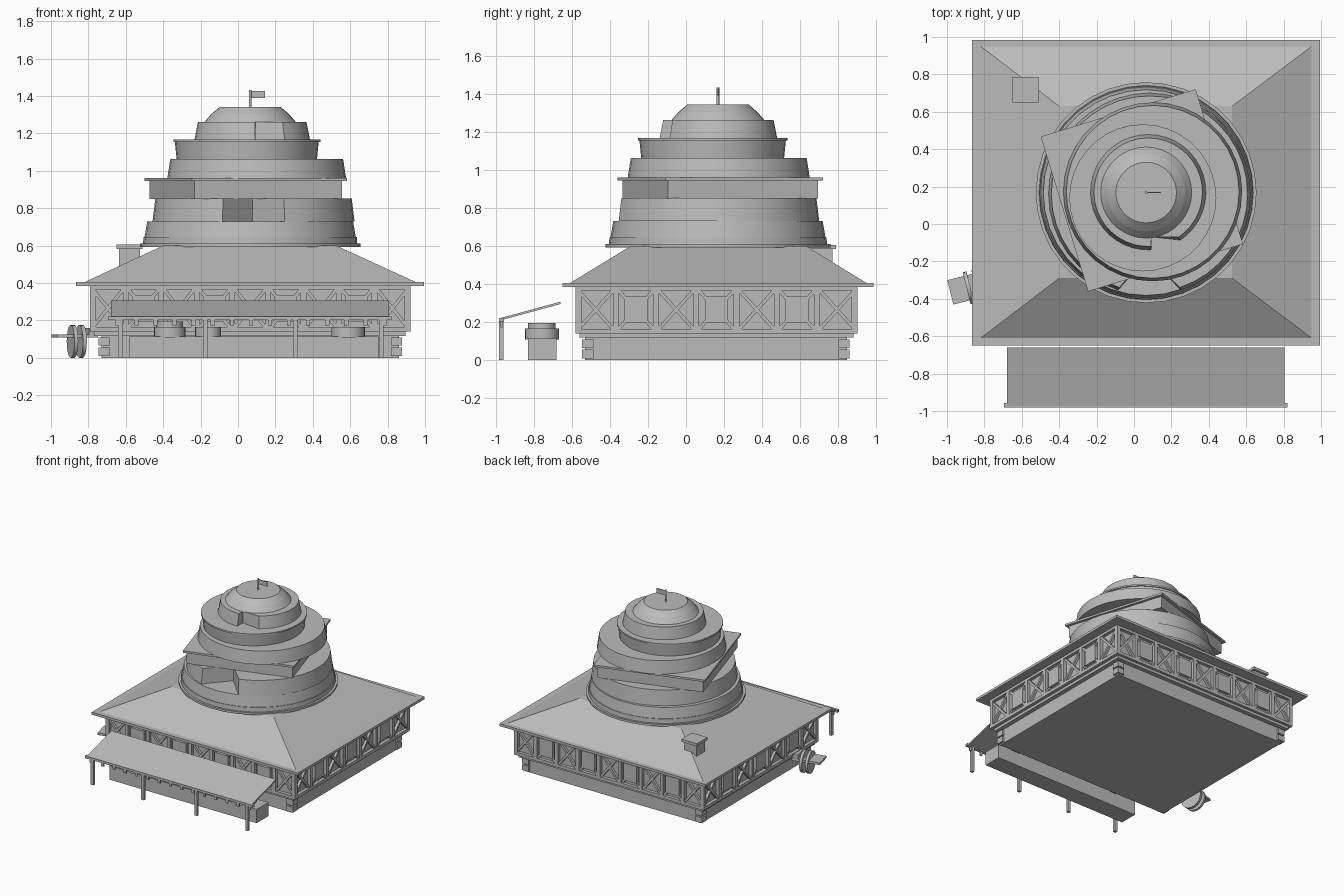
import bpy, bmesh, math
from mathutils import Matrix, Vector

if "Cube" in bpy.data.objects:
    bpy.data.objects.remove(bpy.data.objects["Cube"])

grey = bpy.data.materials.new("plain_grey")
grey.diffuse_color = (0.5, 0.5, 0.5, 1)
grey.use_nodes = True
grey.node_tree.nodes["Principled BSDF"].inputs["Base Color"].default_value = grey.diffuse_color
CX, CY = 0.065, 0.168          # plan centre of the building


def finish(name, bm, smooth=False):
    bmesh.ops.recalc_face_normals(bm, faces=bm.faces[:])
    me = bpy.data.meshes.new(name)
    bm.to_mesh(me)
    bm.free()
    me.materials.append(grey)
    ob = bpy.data.objects.new(name, me)
    bpy.context.collection.objects.link(ob)
    if smooth:
        bpy.context.view_layer.objects.active = ob
        ob.select_set(True)
        bpy.ops.object.shade_smooth_by_angle(angle=math.radians(30))
        ob.select_set(False)
    return ob


def add_box(bm, x0, x1, y0, y1, z0, z1, rot=None):
    size = Matrix.Diagonal((x1 - x0, y1 - y0, z1 - z0, 1))
    mid = Matrix.Translation(((x0 + x1) / 2, (y0 + y1) / 2, (z0 + z1) / 2))
    turn = rot if rot else Matrix.Identity(4)
    bmesh.ops.create_cube(bm, size=1, matrix=mid @ turn @ size)


def box(name, *dims, rot=None):
    bm = bmesh.new()
    add_box(bm, *dims, rot=rot)
    return finish(name, bm)


def prism(name, low, high, z0, z1, smooth=False):
    """Loft between two outlines with equal point counts."""
    bm = bmesh.new()
    a = [bm.verts.new((x, y, z0)) for x, y in low]
    b = [bm.verts.new((x, y, z1)) for x, y in high]
    n = len(a)
    bm.faces.new(a)
    bm.faces.new(b)
    for i in range(n):
        bm.faces.new((a[i], a[(i + 1) % n], b[(i + 1) % n], b[i]))
    return finish(name, bm, smooth)


def rect(x0, x1, y0, y1):
    return [(x0, y0), (x1, y0), (x1, y1), (x0, y1)]


def outline(cx, cy, r, notch=None, n=36):
    """Round outline; notch = start angle, end angle, inner angle, inner radius."""
    if notch:
        s, e, m, ri = notch
        pts = [(e + (360 + s - e) * i / n, r) for i in range(n + 1)] + [(m, ri)]
    else:
        pts = [(360 * i / n, r) for i in range(n)]
    return [(cx + q * math.cos(math.radians(t)), cy + q * math.sin(math.radians(t)))
            for t, q in pts]


def tier(name, cx, cy, r0, r1, z0, z1, notch=None):
    return prism(name, outline(cx, cy, r0, notch), outline(cx, cy, r1, notch), z0, z1, True)


def cylinder(bm, r, depth, matrix, n=20):
    bmesh.ops.create_cone(bm, cap_ends=True, segments=n, radius1=r, radius2=r,
                          depth=depth, matrix=matrix)


# Ground floor with log ends at the corners
box("base_wall", -0.73, 0.86, -0.53, 0.845, 0, 0.135)
bm = bmesh.new()
for x in (-0.747, 0.817):
    for y in (-0.545, 0.80):
        for z in (0.01, 0.065):
            add_box(bm, x, x + 0.06, y, y + 0.06, z, z + 0.045)
finish("corner_logs", bm)
box("floor_slab", -0.77, 0.895, -0.56, 0.88, 0.118, 0.145)

# Upper floor: recessed wall with timber framing on four sides
box("upper_wall", -0.765, 0.895, -0.555, 0.875, 0.14, 0.39)


def timber_side(name, length, panels, matrix):
    """Framing laid out along local x, outward along -y, then placed."""
    bm = bmesh.new()
    half, d = length / 2, 0.026
    add_box(bm, -half, half, -d, 0, 0.14, 0.165)
    add_box(bm, -half, half, -d, 0, 0.365, 0.387)
    pitch = length / panels
    for i in range(panels + 1):
        x = max(-half + 0.016, min(half - 0.016, -half + i * pitch))
        add_box(bm, x - 0.015, x + 0.015, -d, 0, 0.16, 0.37)
    for i in range(panels):
        x = -half + (i + 0.5) * pitch
        run = pitch - 0.03
        ang, ln = math.atan2(0.2, run), math.hypot(0.2, run)
        for s in (-1, 1):
            add_box(bm, x - ln / 2, x + ln / 2, -0.02, 0, 0.256, 0.274,
                    rot=Matrix.Rotation(s * ang, 4, 'Y'))
        if i % 2:                                    # shuttered openings
            add_box(bm, x - 0.06, x + 0.06, -0.024, 0, 0.195, 0.335)
    bm.transform(matrix)
    return finish(name, bm)


for name, length, panels, px, py, deg in (
        ("front_timbers", 1.71, 9, CX, -0.555, 0), ("back_timbers", 1.71, 9, CX, 0.875, 180),
        ("right_timbers", 1.48, 7, 0.895, 0.16, 90), ("left_timbers", 1.48, 7, -0.765, 0.16, -90)):
    timber_side(name, length, panels,
                Matrix.Translation((px, py, 0)) @ Matrix.Rotation(math.radians(deg), 4, 'Z'))

# Hipped roof and chimney
box("roof_eaves", -0.865, 0.995, -0.65, 0.985, 0.385, 0.405)
prism("roof_slopes", rect(-0.82, 0.95, -0.61, 0.95), rect(-0.40, 0.525, -0.29, 0.63), 0.405, 0.6)
box("chimney_stack", -0.635, -0.525, 0.665, 0.77, 0.43, 0.585)
box("chimney_cap", -0.65, -0.51, 0.65, 0.787, 0.583, 0.605)

# Stacked tower tiers
tier("tower_plinth", CX, CY, 0.59, 0.59, 0.593, 0.61)
tier("tower_foot", CX, CY, 0.573, 0.57, 0.61, 0.645)
tier("tower_lower_band", CX, CY, 0.565, 0.55, 0.645, 0.73)
tier("tower_notched_ring", 0.083, 0.16, 0.54, 0.525, 0.73, 0.852, (-108, -72, -91, 0.33))
for name, h, z0, z1 in (("square_room", 0.412, 0.85, 0.947), ("square_ledge", 0.433, 0.945, 0.961)):
    box(name, 0.042 - h, 0.042 + h, 0.18 - h, 0.18 + h, z0, z1,
        rot=Matrix.Rotation(math.radians(17), 4, 'Z'))
tier("tower_middle_ring", 0.1, 0.172, 0.478, 0.462, 0.96, 1.062)
tier("tower_flared_ring", 0.047, 0.14, 0.375, 0.385, 1.06, 1.158)
tier("tower_flared_rim", 0.047, 0.14, 0.393, 0.393, 1.155, 1.167)
tier("tower_top_ring", 0.076, 0.17, 0.309, 0.29, 1.165, 1.262, (-87, -56, -86, 0.24))
tier("cap_lower", CX, CY, 0.245, 0.208, 1.26, 1.303)
tier("cap_upper", CX, CY, 0.208, 0.162, 1.303, 1.342)

# Flag
tier("flag_pole", CX, CY, 0.007, 0.007, 1.335, 1.432)
box("flag", CX, 0.145, CY - 0.003, CY + 0.003, 1.388, 1.426)

# Porch awning on posts, with hooks along its edge
bm = bmesh.new()
side = [(-0.98, 0.208), (-0.98, 0.22), (-0.66, 0.307), (-0.66, 0.295)]
ends = [[bm.verts.new((x, y, z)) for y, z in side] for x in (-0.68, 0.805)]
for f in ends:
    bm.faces.new(f)
for i in range(4):
    j = (i + 1) % 4
    bm.faces.new((ends[0][i], ends[0][j], ends[1][j], ends[1][i]))
finish("awning", bm)
box("awning_beam", -0.695, 0.82, -0.982, -0.957, 0.203, 0.222)
bm = bmesh.new()
for x in (-0.63, -0.175, 0.305, 0.765):
    add_box(bm, x - 0.012, x + 0.012, -0.981, -0.959, 0, 0.21)
finish("awning_posts", bm)
bm = bmesh.new()
for i in range(15):
    x = -0.645 + i * 0.102
    add_box(bm, x - 0.011, x + 0.011, -0.974, -0.964, 0.172, 0.206)
finish("awning_hooks", bm)

# Counter with round tubs
box("counter", -0.58, 0.75, -0.83, -0.68, 0, 0.113)
bm = bmesh.new()
for x, r in ((-0.365, 0.085), (-0.16, 0.07), (0.59, 0.09)):
    cylinder(bm, r, 0.056, Matrix.Translation((x, -0.757, 0.138)))
cylinder(bm, 0.072, 0.03, Matrix.Translation((-0.365, -0.757, 0.18)))
finish("counter_tubs", bm, True)

# Hand cart at the left side
turn = Matrix.Translation((-0.88, -0.34, 0)) @ Matrix.Rotation(math.radians(14), 4, 'Z')
bm = bmesh.new()
add_box(bm, -0.105, 0.12, -0.067, 0.067, 0.108, 0.126)
add_box(bm, 0.07, 0.11, -0.067, 0.067, 0.126, 0.16)
bm.transform(turn)
finish("cart_bed", bm)
bm = bmesh.new()
for x in (-0.005, 0.042):
    cylinder(bm, 0.088, 0.02, Matrix.Translation((x, 0, 0.088)) @ Matrix.Rotation(math.pi / 2, 4, 'Y'))
bm.transform(turn)
finish("cart_wheels", bm, True)
